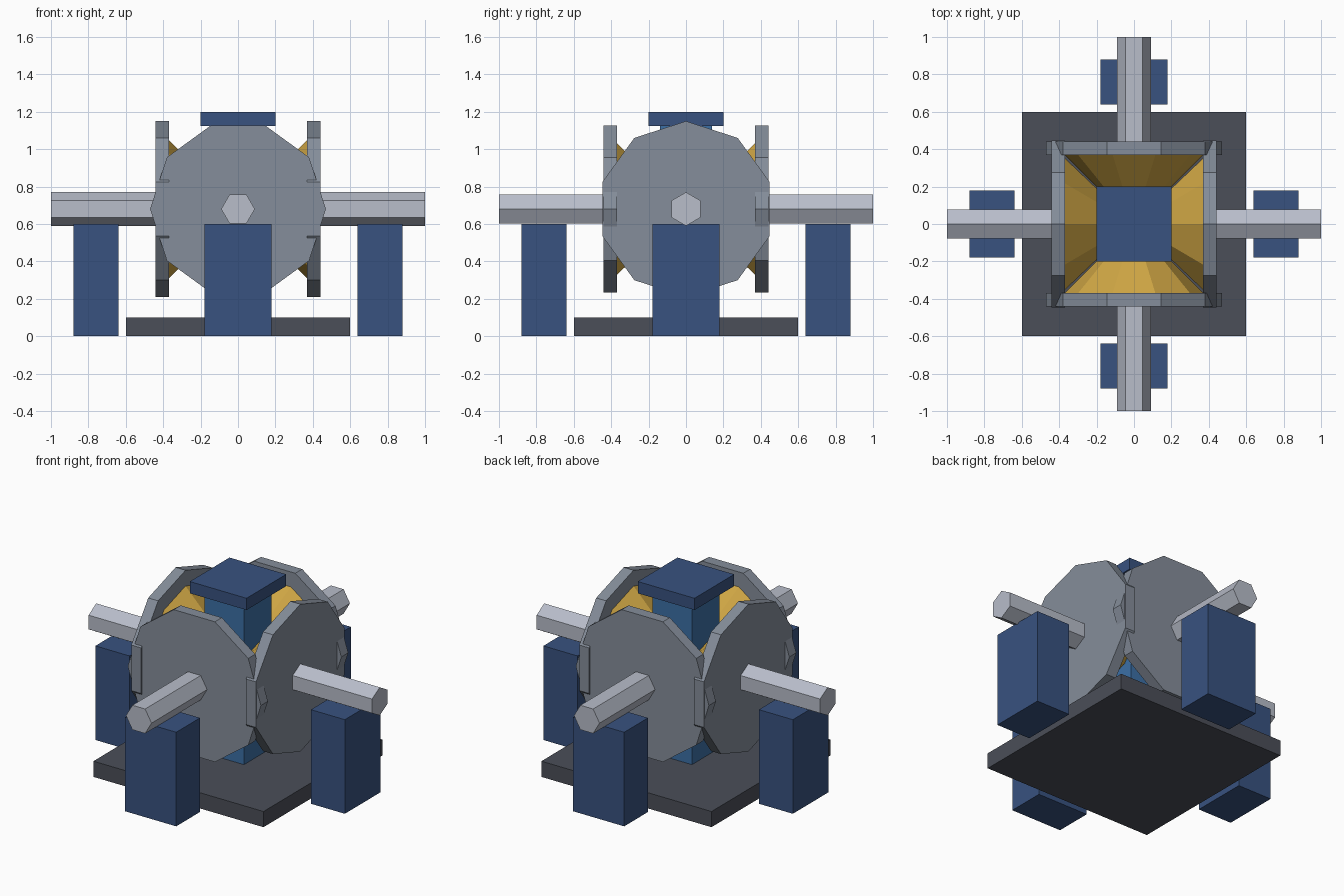
import bpy
import bmesh
import math
from mathutils import Vector

old = bpy.data.objects.get("Cube")
if old:
    bpy.data.objects.remove(old, do_unlink=True)

AXLE_Z = 0.68


def material(name, rgb):
    mat = bpy.data.materials.new(name)
    mat.use_nodes = True
    mat.diffuse_color = (*rgb, 1)
    mat.node_tree.nodes["Principled BSDF"].inputs["Base Color"].default_value = (*rgb, 1)
    return mat


NAVY = material("navy blue", (0.04, 0.085, 0.215))
BLUE = material("mid blue", (0.045, 0.16, 0.38))
STEEL = material("gear grey", (0.235, 0.27, 0.325))
SILVER = material("shaft silver", (0.48, 0.51, 0.59))
DARK = material("base grey", (0.07, 0.077, 0.098))
GOLD = material("gold", (0.64, 0.39, 0.06))


def finish(name, bm, mat):
    bmesh.ops.recalc_face_normals(bm, faces=bm.faces)
    mesh = bpy.data.meshes.new(name)
    bm.to_mesh(mesh)
    bm.free()
    mesh.materials.append(mat)
    obj = bpy.data.objects.new(name, mesh)
    bpy.context.collection.objects.link(obj)


def box(name, x, y, z0, size, mat):
    """Box standing on height z0."""
    bm = bmesh.new()
    bmesh.ops.create_cube(bm, size=1)
    bmesh.ops.scale(bm, vec=size, verts=bm.verts)
    bmesh.ops.translate(bm, vec=(x, y, z0 + size[2] / 2), verts=bm.verts)
    finish(name, bm, mat)


def frustum(name, axis, near, far, sides, mat):
    """Faceted ring pair along a horizontal axis; near and far are (distance, radius)."""
    up = Vector((0, 0, 1))
    # Corners point sideways on the y axis and upwards on the x axis
    u = up if axis.x else Vector((1, 0, 0))
    v = axis.cross(u)
    bm = bmesh.new()
    rings = []
    for dist, radius in (near, far):
        ring = []
        for i in range(sides):
            a = math.tau * i / sides
            ring.append(bm.verts.new(axis * dist + up * AXLE_Z
                                     + (u * math.cos(a) + v * math.sin(a)) * radius))
        bm.faces.new(ring)
        rings.append(ring)
    for i in range(sides):
        j = (i + 1) % sides
        bm.faces.new((rings[0][i], rings[0][j], rings[1][j], rings[1][i]))
    finish(name, bm, mat)


# Base, central column and its cap
box("base_plate", 0, 0, 0, (1.2, 1.2, 0.1), DARK)
box("central_column", 0, 0, 0.1, (0.28, 0.28, 1.025), BLUE)
box("column_cap", 0, 0, 1.125, (0.4, 0.4, 0.075), NAVY)

# Four identical gear, shaft and support groups
for side, axis in (("front", Vector((0, -1, 0))), ("back", Vector((0, 1, 0))),
                   ("left", Vector((1, 0, 0))), ("right", Vector((-1, 0, 0)))):
    frustum(side + "_gear_disc", axis, (0.37, 0.47), (0.44, 0.47), 10, STEEL)
    frustum(side + "_gear_cone", axis, (0.06, 0.06), (0.37, 0.37), 10, GOLD)
    frustum(side + "_shaft", axis, (0.38, 0.09), (1.0, 0.09), 6, SILVER)
    size = (0.24, 0.36, 0.6) if axis.x else (0.36, 0.24, 0.6)
    box(side + "_support", axis.x * 0.76, axis.y * 0.76, 0, size, NAVY)
